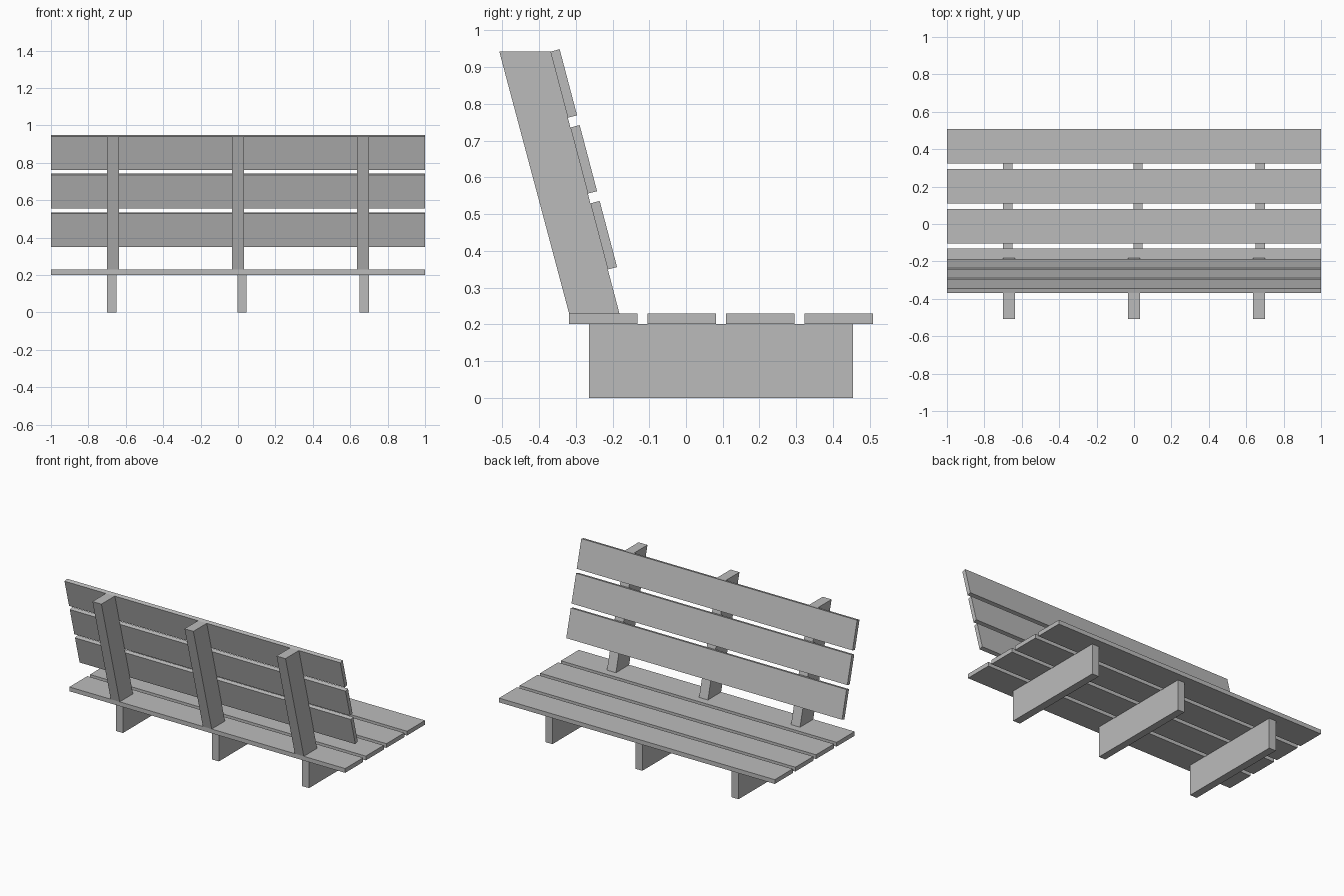
import bpy, bmesh
from mathutils import Vector

old = bpy.data.objects.get("Cube")
if old:
    bpy.data.objects.remove(old, do_unlink=True)

grey = bpy.data.materials.new("plain_grey")
grey.use_nodes = True
colour = (0.5, 0.5, 0.5, 1)
grey.diffuse_color = colour
grey.node_tree.nodes["Principled BSDF"].inputs["Base Color"].default_value = colour


def board(name, profile, x0, x1):
    """Extrude a (y, z) side profile from x0 to x1."""
    bm = bmesh.new()
    face = bm.faces.new([bm.verts.new((x0, y, z)) for y, z in profile])
    grown = bmesh.ops.extrude_face_region(bm, geom=[face])["geom"]
    moved = [v for v in grown if isinstance(v, bmesh.types.BMVert)]
    bmesh.ops.translate(bm, verts=moved, vec=(x1 - x0, 0, 0))
    bmesh.ops.recalc_face_normals(bm, faces=bm.faces)
    mesh = bpy.data.meshes.new(name)
    bm.to_mesh(mesh)
    bm.free()
    mesh.materials.append(grey)
    obj = bpy.data.objects.new(name, mesh)
    bpy.context.collection.objects.link(obj)


def rect(y0, y1, z0, z1):
    return [(y0, z0), (y1, z0), (y1, z1), (y0, z1)]


SEAT_BOTTOM, SEAT_TOP = 0.201, 0.229

# Seat slats
for i in range(4):
    y = -0.318 + i * 0.2135
    board(f"seat_slat_{i + 1}", rect(y, y + 0.186, SEAT_BOTTOM, SEAT_TOP), -1, 1)

# Legs under the seat, and leaning back posts cut level at both ends
sides = ("right", "middle", "left")
for side, x0, x1 in zip(sides, (-0.7, -0.002, 0.65), (-0.65, 0.046, 0.7)):
    board(f"{side}_leg", rect(-0.264, 0.455, 0, SEAT_BOTTOM), x0, x1)
post = [(-0.318, SEAT_TOP), (-0.181, SEAT_TOP), (-0.369, 0.942), (-0.508, 0.942)]
for side, x0, x1 in zip(sides, (-0.7, -0.032, 0.635), (-0.635, 0.032, 0.7)):
    board(f"{side}_back_post", post, x0, x1)

# Backrest slats lying on the front of the posts
top = Vector(post[2])
down = (Vector(post[1]) - top).normalized()
out = Vector((-down.y, down.x)) * 0.026
for i in range(3):
    a = top + down * (i * 0.2135)
    b = a + down * 0.186
    board(f"back_slat_{i + 1}", [a, b, b + out, a + out], -1, 1)
